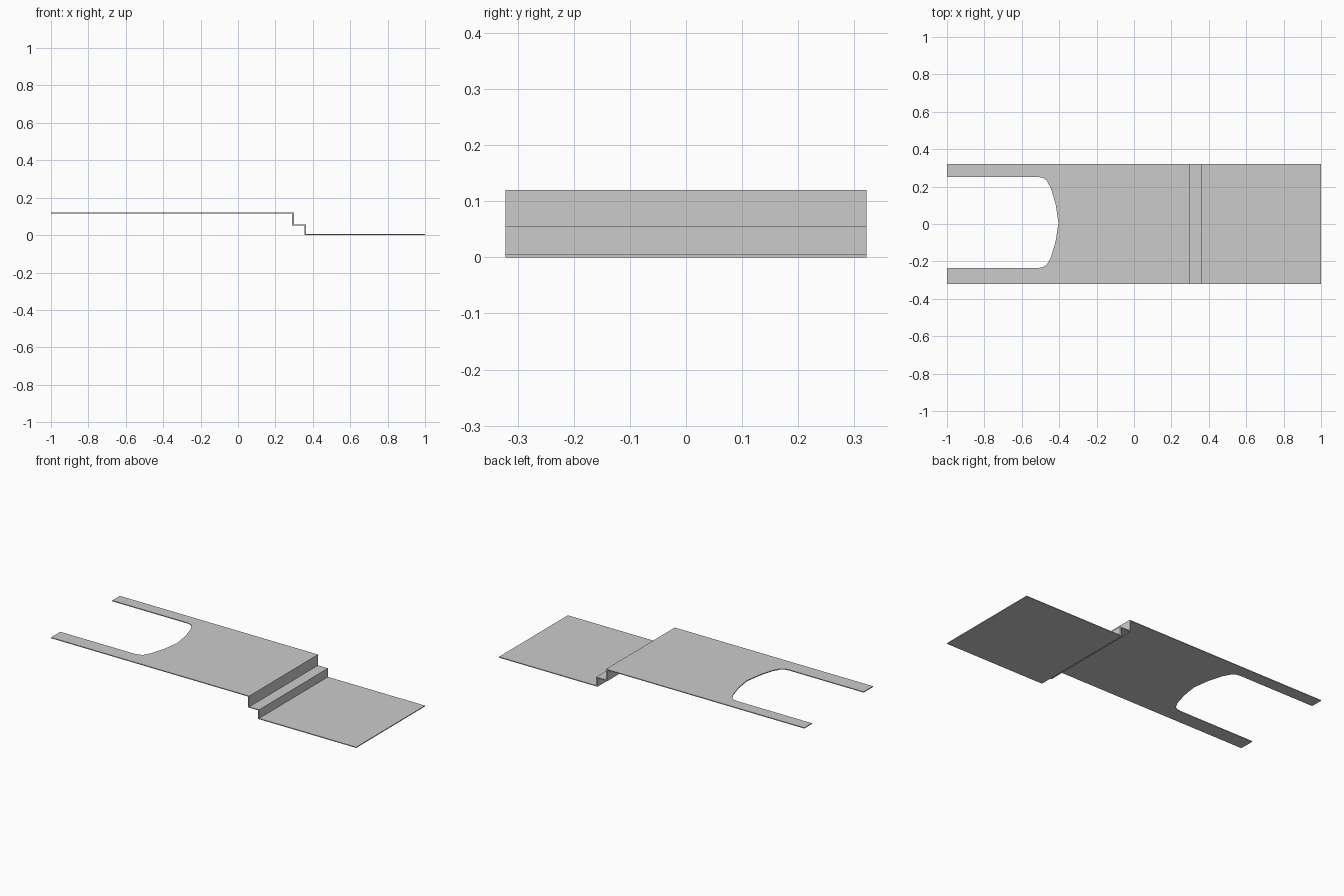
import bpy, bmesh
from mathutils import Vector

if "Cube" in bpy.data.objects:
    bpy.data.objects.remove(bpy.data.objects["Cube"])


def extrude_outline(name, points, offset):
    """Closed outline swept along offset into a solid."""
    bm = bmesh.new()
    face = bm.faces.new([bm.verts.new(p) for p in points])
    res = bmesh.ops.extrude_face_region(bm, geom=[face])
    moved = [v for v in res["geom"] if isinstance(v, bmesh.types.BMVert)]
    bmesh.ops.translate(bm, verts=moved, vec=Vector(offset))
    if face.is_valid and len(face.edges[0].link_faces) == 1:
        bm.faces.new([v for v in face.verts])
    bmesh.ops.recalc_face_normals(bm, faces=bm.faces)
    mesh = bpy.data.meshes.new(name)
    bm.to_mesh(mesh)
    bm.free()
    obj = bpy.data.objects.new(name, mesh)
    bpy.context.collection.objects.link(obj)
    return obj


W = 0.322    # half width
T = 0.005    # sheet thickness
R = 0.009    # riser thickness
TOP, MID = 0.12, 0.056
X1, X2 = 0.299, 0.364

# Stepped sheet: side profile swept across the width
profile = [
    (-1, TOP), (X1, TOP), (X1, MID), (X2, MID), (X2, T), (1, T), (1, 0),
    (X2 - R, 0), (X2 - R, MID - T), (X1 - R, MID - T), (X1 - R, TOP - T), (-1, TOP - T),
]
plate = extrude_outline("stepped_plate", [(x, -W, z) for x, z in profile], (0, 2 * W, 0))

# Open slot with a bowed inner end, leaving two prongs
slot = [
    (-1.1, 0.251), (-0.51, 0.251), (-0.485, 0.246), (-0.466, 0.232), (-0.444, 0.19),
    (-0.419, 0.107), (-0.404, 0.006), (-0.419, -0.093), (-0.444, -0.178),
    (-0.466, -0.218), (-0.485, -0.23), (-0.51, -0.235), (-1.1, -0.235),
]
cutter = extrude_outline("slot_cutter", [(x, y, 0.08) for x, y in slot], (0, 0, 0.1))
cutter.hide_render = True
cutter.hide_viewport = True
cutter.display_type = "WIRE"

cut = plate.modifiers.new("slot", "BOOLEAN")
cut.operation = "DIFFERENCE"
cut.solver = "EXACT"
cut.object = cutter
